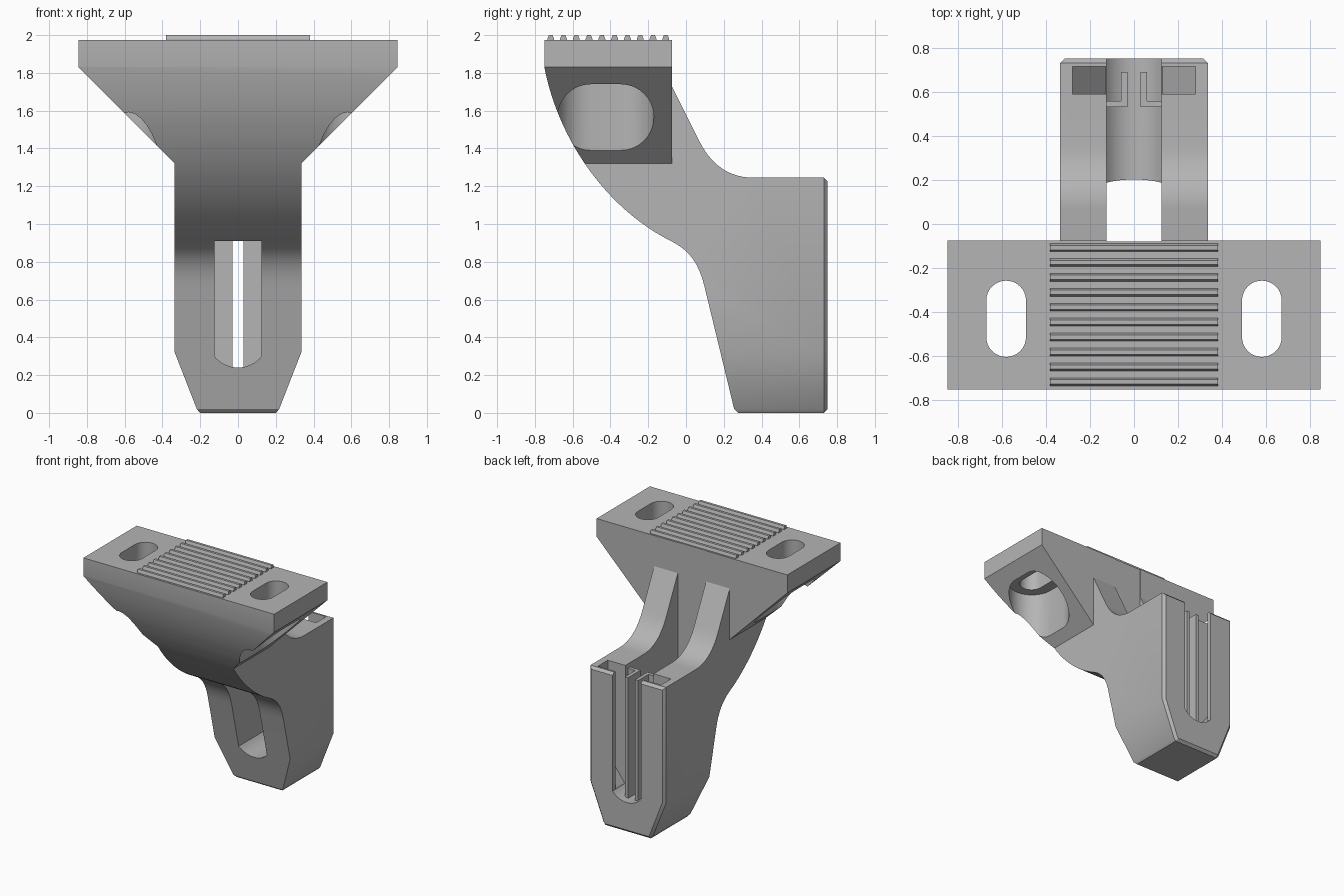
import bpy, bmesh, math
from mathutils import Vector
from mathutils.geometry import interpolate_bezier

if "Cube" in bpy.data.objects:
    bpy.data.objects.remove(bpy.data.objects["Cube"], do_unlink=True)

grey = bpy.data.materials.new("plain_grey")
grey.use_nodes = True
grey.diffuse_color = (0.46, 0.46, 0.46, 1)
grey.node_tree.nodes["Principled BSDF"].inputs["Base Color"].default_value = (0.46, 0.46, 0.46, 1)


def prism(name, pts, axis, a, b, chamfer=0):
    """Extrude a 2D outline along an axis from a to b, optionally chamfering the far cap."""
    place = {"x": lambda p, t: (t, p[0], p[1]),
             "y": lambda p, t: (p[0], t, p[1]),
             "z": lambda p, t: (p[0], p[1], t)}[axis]
    bm = bmesh.new()
    near = [bm.verts.new(place(p, a)) for p in pts]
    far = [bm.verts.new(place(p, b)) for p in pts]
    bm.faces.new(near)
    cap = bm.faces.new(far[::-1])
    for i in range(len(pts)):
        j = (i + 1) % len(pts)
        bm.faces.new((near[j], near[i], far[i], far[j]))
    bmesh.ops.recalc_face_normals(bm, faces=bm.faces)
    if chamfer:
        bmesh.ops.bevel(bm, geom=list(cap.edges), offset=chamfer, segments=1,
                        affect="EDGES", profile=0.5)
    mesh = bpy.data.meshes.new(name)
    bm.to_mesh(mesh)
    bm.free()
    mesh.materials.append(grey)
    obj = bpy.data.objects.new(name, mesh)
    bpy.context.collection.objects.link(obj)
    return obj


def activate(obj):
    bpy.ops.object.select_all(action="DESELECT")
    obj.select_set(True)
    bpy.context.view_layer.objects.active = obj


def combine(obj, tool, operation):
    """Apply a boolean and throw the tool away."""
    tool.hide_render = True
    mod = obj.modifiers.new("cut", "BOOLEAN")
    mod.operation, mod.solver, mod.object = operation, "EXACT", tool
    activate(obj)
    bpy.ops.object.modifier_apply(modifier=mod.name)
    bpy.data.objects.remove(tool, do_unlink=True)


def curve(p0, p1, p2, p3, n):
    pts = [Vector((*p, 0)) for p in (p0, p1, p2, p3)]
    return [(v.x, v.y) for v in interpolate_bezier(*pts, n)]


def mirrored(right):
    """Close a symmetric outline from its right half, listed bottom to top."""
    return right + [(-x, z) for x, z in reversed(right)]


def obround(cx, cy, r, straight, n=16):
    pts = []
    for side in (0, 1):
        for i in range(n + 1):
            t = math.pi * (side + i / n)
            pts.append((cx + r * math.cos(t),
                        cy + r * math.sin(t) + (straight if side == 0 else -straight)))
    return pts


# Bracket body: side profile trimmed by the front silhouette
side = [(-0.75, 1.975), (-0.075, 1.975), (-0.075, 1.73)]
side += curve((0.07, 1.44), (0.13, 1.32), (0.22, 1.245), (0.36, 1.245), 14)
side += [(0.73, 1.245), (0.75, 1.225), (0.75, 0.02), (0.73, 0), (0.275, 0), (0.255, 0.02)]
side += curve((0.10, 0.66), (0.07, 0.79), (0.02, 0.86), (-0.08, 0.91), 12)
side += curve((-0.08, 0.91), (-0.4, 1.07), (-0.67, 1.42), (-0.75, 1.83), 24)[1:]
bracket = prism("bracket_body", side, "x", -1, 1)

silhouette = mirrored([(0.2, -0.001), (0.218, 0.02), (0.335, 0.32), (0.335, 1.32),
                       (0.845, 1.83), (0.845, 2.1)])
combine(bracket, prism("silhouette_tool", silhouette, "y", -1, 0.7501, 0.02), "INTERSECT")

# Narrow the arms behind the flared head
for s in (1, -1):
    flank = [(s * 0.335, -0.075), (s * 1.2, -0.075), (s * 1.2, 1), (s * 0.335, 1)]
    combine(bracket, prism("flank_tool", flank, "z", 1.3, 2.2), "DIFFERENCE")

# Central channel with a round floor, and the wider pocket behind the rear lips
floor = [(0.16 * math.sin(t), 0.40 - 0.16 * math.cos(t))
         for t in [math.asin(0.125 / 0.16) * i / 8 for i in range(1, 9)]]
channel = mirrored(floor + [(0.125, 2.3)])
combine(bracket, prism("channel_tool", channel, "y", -0.08, 1.2), "DIFFERENCE")
pocket = mirrored([(0.13, 0.3), (0.28, 0.5), (0.28, 2.3)])
combine(bracket, prism("pocket_tool", pocket, "y", 0.59, 0.715), "DIFFERENCE")

# Mounting slots with larger recesses underneath
for s in (1, -1):
    slot = obround(s * 0.58, -0.43, 0.09, 0.083)
    combine(bracket, prism("slot_tool", slot, "z", 1.2, 2.2), "DIFFERENCE")
    recess = obround(s * 0.58, -0.425, 0.175, 0.08)
    combine(bracket, prism("recess_tool", recess, "z", 0.9, 1.78), "DIFFERENCE")

activate(bracket)
bpy.ops.object.shade_smooth_by_angle(angle=math.radians(25))

# L-shaped guide fins inside the channel
for s, label in ((1, "left"), (-1, "right")):
    fin = [(0.03, 0.53), (0.14, 0.53), (0.14, 0.558), (0.058, 0.558), (0.058, 0.69), (0.03, 0.69)]
    prism(label + "_guide_fin", [(s * x, y) for x, y in fin], "z", 0.24, 1.21)

# Grip ribs across the top
for i in range(10):
    y = -0.107 - i * 0.0677
    rib = [(y - 0.018, 1.97), (y + 0.018, 1.97), (y + 0.018, 1.98),
           (y + 0.01, 2), (y - 0.01, 2), (y - 0.018, 1.98)]
    prism("grip_rib_%d" % (i + 1), rib, "x", -0.38, 0.38)
